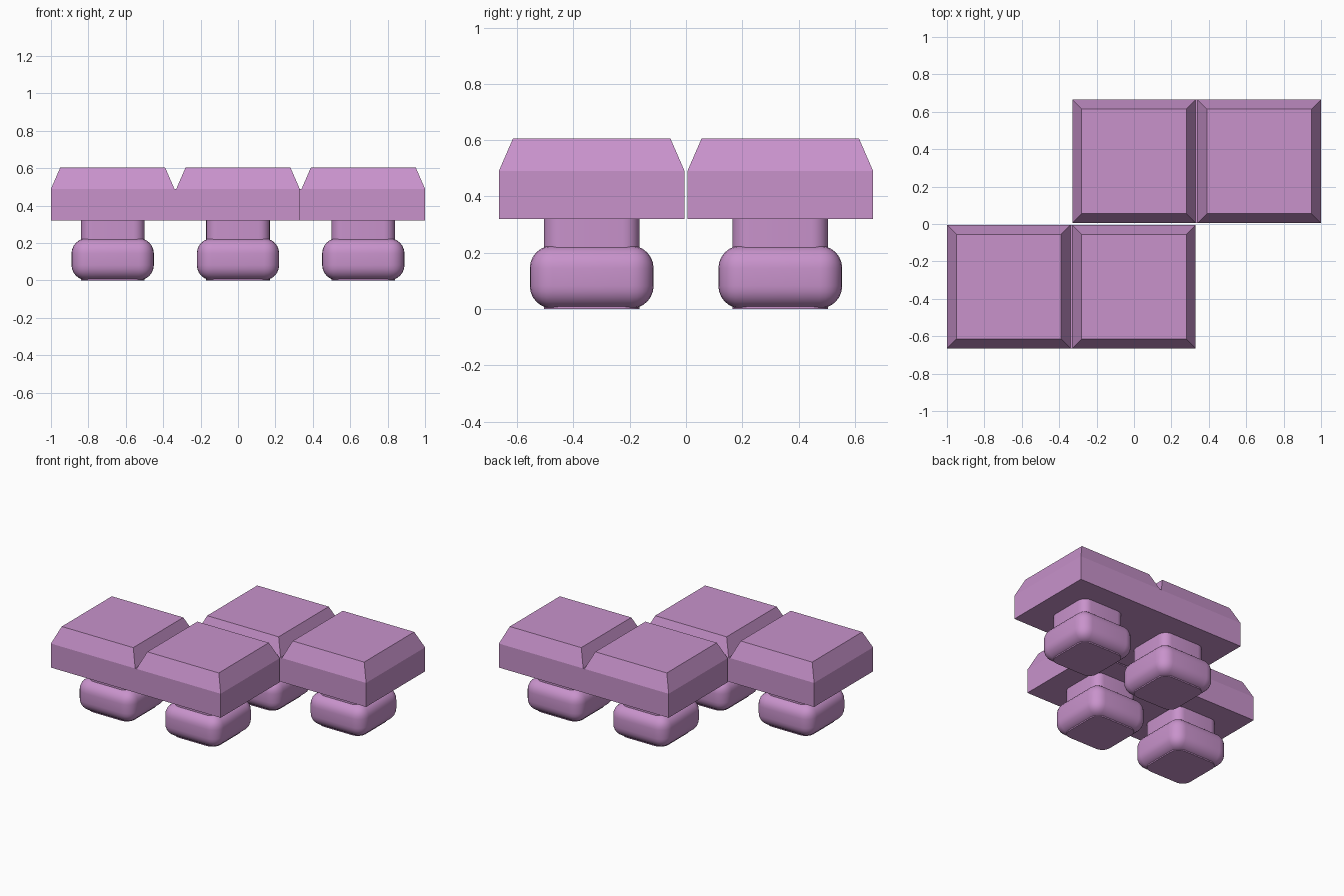
import bpy, bmesh

if "Cube" in bpy.data.objects:
    bpy.data.objects.remove(bpy.data.objects["Cube"])

PITCH, HALF, TOP = 0.67, 0.33, 0.28      # tile spacing, half size, half size of the flat top
Z_LOW, Z_SHOULDER, Z_TOP = 0.32, 0.49, 0.605

mauve = bpy.data.materials.new("mauve")
mauve.diffuse_color = (0.58, 0.29, 0.60, 1)
mauve.use_nodes = True
mauve.node_tree.nodes["Principled BSDF"].inputs["Base Color"].default_value = mauve.diffuse_color


def finish(bm, name, smooth):
    bmesh.ops.recalc_face_normals(bm, faces=bm.faces)
    mesh = bpy.data.meshes.new(name)
    bm.to_mesh(mesh)
    bm.free()
    mesh.materials.append(mauve)
    obj = bpy.data.objects.new(name, mesh)
    bpy.context.collection.objects.link(obj)
    if smooth:
        bpy.ops.object.select_all(action='DESELECT')
        obj.select_set(True)
        bpy.context.view_layer.objects.active = obj
        bpy.ops.object.shade_smooth_by_angle(angle=0.6)
    return obj


def tile_row(name, centres, cy):
    """Solid bar carrying chamfered square tiles with a narrow groove between them."""
    bm = bmesh.new()

    def square(cx, h, z):
        return [bm.verts.new((cx + sx * h, cy + sy * h, z))
                for sx, sy in ((-1, -1), (1, -1), (1, 1), (-1, 1))]

    shoulders = [square(cx, HALF, Z_SHOULDER) for cx in centres]
    for cx, low in zip(centres, shoulders):
        high = square(cx, TOP, Z_TOP)
        bm.faces.new(high)
        for i in range(4):
            j = (i + 1) % 4
            bm.faces.new((low[i], low[j], high[j], high[i]))
    # groove floor
    a, b = shoulders
    bm.faces.new((a[1], b[0], b[3], a[2]))
    # bar below the shoulders
    x0, x1 = centres[0] - HALF, centres[1] + HALF
    base = [bm.verts.new((x, cy + s * HALF, Z_LOW))
            for x, s in ((x0, -1), (x1, -1), (x1, 1), (x0, 1))]
    bm.faces.new(base)
    bm.faces.new((base[0], base[1], b[1], b[0], a[1], a[0]))
    bm.faces.new((base[2], base[3], a[3], a[2], b[3], b[2]))
    bm.faces.new((base[1], base[2], b[2], b[1]))
    bm.faces.new((base[3], base[0], a[0], a[3]))
    finish(bm, name, False)


def rounded_box(name, cx, cy, half, z0, z1, radius, upright_only):
    bm = bmesh.new()
    bmesh.ops.create_cube(bm, size=1)
    for v in bm.verts:
        v.co = (cx + v.co.x * 2 * half, cy + v.co.y * 2 * half, z0 + (v.co.z + 0.5) * (z1 - z0))
    edges = [e for e in bm.edges if not upright_only
             or abs(e.verts[0].co.z - e.verts[1].co.z) > 0.01]
    bmesh.ops.bevel(bm, geom=edges, offset=radius, segments=6, profile=0.5, affect='EDGES')
    finish(bm, name, True)


# two staggered rows of two tiles
rows = [("front_row", (-PITCH, 0), -PITCH / 2), ("back_row", (0, PITCH), PITCH / 2)]
for name, centres, cy in rows:
    tile_row(name, centres, cy)
    # stem and rounded foot under every tile
    for side, cx in zip(("left", "right"), centres):
        rounded_box(f"{name}_{side}_stem", cx, cy, 0.17, 0.0, Z_LOW + 0.01, 0.06, True)
        rounded_box(f"{name}_{side}_foot", cx, cy, 0.22, 0.002, 0.225, 0.08, False)
